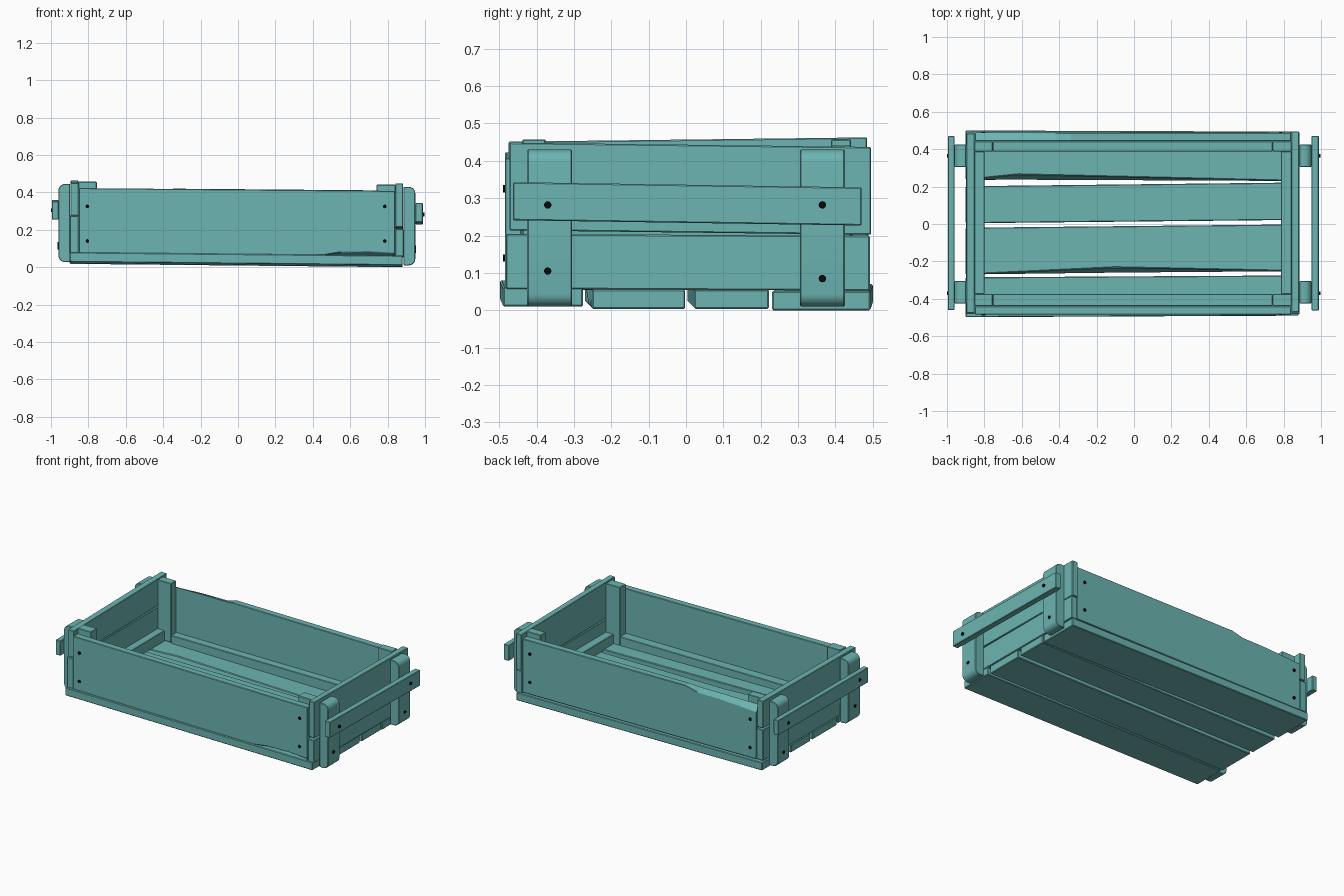
import bpy, bmesh
from math import radians, sin, cos, pi
from mathutils import Vector, Matrix

if "Cube" in bpy.data.objects:
    bpy.data.objects.remove(bpy.data.objects["Cube"])

black = bpy.data.materials.new("nail_black")
black.diffuse_color = (0.003, 0.003, 0.003, 1)
black.use_nodes = True
black.node_tree.nodes["Principled BSDF"].inputs["Base Color"].default_value = black.diffuse_color
teal = bpy.data.materials.new("teal_wood")
teal.diffuse_color = (0.15, 0.46, 0.445, 1)
teal.use_nodes = True
teal.node_tree.nodes["Principled BSDF"].inputs["Base Color"].default_value = teal.diffuse_color


def loft(name, a, b, bevel=0.003):
    """Solid between two matching outlines."""
    bm = bmesh.new()
    va = [bm.verts.new(p) for p in a]
    vb = [bm.verts.new(p) for p in b]
    n = len(a)
    bm.faces.new(va)
    bm.faces.new(vb[::-1])
    for i in range(n):
        j = (i + 1) % n
        bm.faces.new((va[j], va[i], vb[i], vb[j]))
    bmesh.ops.recalc_face_normals(bm, faces=bm.faces)
    me = bpy.data.meshes.new(name)
    bm.to_mesh(me)
    bm.free()
    me.materials.append(teal)
    ob = bpy.data.objects.new(name, me)
    bpy.context.collection.objects.link(ob)
    if bevel:
        m = ob.modifiers.new("worn_edges", 'BEVEL')
        m.width = bevel
        m.segments = 1
        m.limit_method = 'ANGLE'
        m.angle_limit = radians(40)
    return ob


def box(name, xr, yr, zr, tilt=0.0, bevel=0.003):
    """Board; tilt raises its +y end."""
    c = sum(yr) / 2
    rect = [(yr[0], zr[0]), (yr[1], zr[0]), (yr[1], zr[1]), (yr[0], zr[1])]
    pts = [(y, z + tilt * (y - c)) for y, z in rect]
    return loft(name, [(xr[0], y, z) for y, z in pts],
                [(xr[1], y, z) for y, z in pts], bevel)


def nail(name, pos, axis):
    bm = bmesh.new()
    rot = Vector((0, 0, 1)).rotation_difference(Vector(axis)).to_matrix().to_4x4()
    bmesh.ops.create_cone(bm, cap_ends=True, segments=12, radius1=0.01,
                          radius2=0.01, depth=0.016,
                          matrix=Matrix.Translation(pos) @ rot)
    me = bpy.data.meshes.new(name)
    bm.to_mesh(me)
    bm.free()
    me.materials.append(black)
    bpy.context.collection.objects.link(bpy.data.objects.new(name, me))


# bottom planks: y edges at left end, y edges at right end, right-end height,
# and worn lower-y top edge as (x, depth)
planks = [
    ((-0.498, -0.285), (-0.49, -0.275), 0.010, (0.2, 0.0)),
    ((-0.270, -0.020), (-0.252, -0.002), 0.004, (-0.1, 0.03)),
    ((0.004, 0.202), (0.022, 0.222), 0.004, (0.2, 0.0)),
    ((0.236, 0.500), (0.230, 0.494), 0.000, (-0.62, 0.03)),
]
for i, (l, r, z, (cx, cut)) in enumerate(planks):
    x0, x1 = -0.90, 0.88
    t = (cx - x0) / (x1 - x0)
    ym = l[0] + (r[0] - l[0]) * t
    zl, zm = z + 0.018, z + 0.018 * (1 - t)
    low = [(x0, l[0], zl), (cx, ym, zm), (x1, r[0], z), (x1, r[1], z), (x0, l[1], zl)]
    top = [(x, y, h + 0.052) for x, y, h in low]
    top[1] = (cx, ym + cut, zm + 0.052)
    loft(f"bottom_plank_{i + 1}", low, top, 0.004)

# front board, outer lower edge chipped near the right end
outline = [(-0.85, 0.075), (0.45, 0.064), (0.55, 0.062), (0.7, 0.061), (0.83, 0.06),
           (0.84, 0.06), (0.84, 0.408), (-0.85, 0.423)]
chipped = list(outline)
for k, dz in ((2, 0.018), (3, 0.022), (4, 0.015)):
    chipped[k] = (outline[k][0], outline[k][1] + dz)
loft("front_board", [(x, -0.485, z) for x, z in chipped],
     [(x, -0.44, z) for x, z in outline], 0.003)

# back board, outer upper edge chipped near the left end
outline = [(-0.85, 0.075), (0.84, 0.06), (0.84, 0.41), (-0.34, 0.42), (-0.42, 0.42),
           (-0.58, 0.421), (-0.72, 0.422), (-0.85, 0.423)]
inner, chipped = list(outline), list(outline)
for k, dz in ((4, 0.02), (5, 0.022), (6, 0.03), (7, 0.04)):
    chipped[k] = (outline[k][0], outline[k][1] - dz)
    inner[k] = (outline[k][0], outline[k][1] - dz * 0.2)
loft("back_board", [(x, 0.488, z) for x, z in chipped],
     [(x, 0.443, z) for x, z in inner], 0.003)

# two stacked boards on each end
box("right_end_lower_board", (0.842, 0.885), (-0.482, 0.492), (0.055, 0.202), -0.005)
box("right_end_upper_board", (0.842, 0.882), (-0.472, 0.495), (0.208, 0.443), -0.012)
box("left_end_lower_board", (-0.898, -0.852), (-0.482, 0.488), (0.075, 0.276), 0.005)
box("left_end_upper_board", (-0.895, -0.852), (-0.475, 0.485), (0.282, 0.457), 0.012)


# outer upright posts with rounded outer corners
def upright(name, s, xi, xo, yr, z0, z1, r=0.035):
    prof = [(xi, z0)]
    for cz, start in ((z0 + r, -pi / 2), (z1 - r, 0)):
        for k in range(6):
            a = start + k * pi / 10
            prof.append((xo - r + r * cos(a), cz + r * sin(a)))
    prof.append((xi, z1))
    ob = loft(name, [(s * x, yr[0], z) for x, z in prof],
              [(s * x, yr[1], z) for x, z in prof], 0.003)
    for o in bpy.context.selected_objects:
        o.select_set(False)
    ob.select_set(True)
    bpy.context.view_layer.objects.active = ob
    bpy.ops.object.shade_smooth_by_angle(angle=radians(35))


for side, yr in (("front", (-0.425, -0.305)), ("back", (0.305, 0.425))):
    upright(f"right_{side}_upright", 1, 0.885, 0.948, yr, 0.010, 0.430)
    upright(f"left_{side}_upright", -1, 0.898, 0.960, yr, 0.027, 0.445)

# handle bars
box("right_handle", (0.950, 0.988), (-0.463, 0.470), (0.234, 0.336), -0.015)
box("left_handle", (-0.995, -0.960), (-0.460, 0.470), (0.258, 0.355), 0.008)

# inner corner posts and low inner rails
for side, yr in (("front", (-0.438, -0.375)), ("back", (0.388, 0.442))):
    box(f"left_{side}_corner_post", (-0.852, -0.755), yr, (0.072, 0.457))
    box(f"right_{side}_corner_post", (0.740, 0.842), yr, (0.058, 0.441))
    box(f"{side}_inner_rail", (-0.755, 0.740), yr, (0.055, 0.120))
box("left_inner_rail", (-0.852, -0.80), (-0.375, 0.388), (0.07, 0.14))
box("right_inner_rail", (0.785, 0.842), (-0.375, 0.388), (0.055, 0.125))

# nails
for x in (-0.805, 0.785):
    for z in (0.14, 0.325):
        nail("front_nail", (x, -0.482, z), (0, -1, 0))
        nail("back_nail", (x, 0.485, z), (0, 1, 0))
for y, zp in ((-0.37, 0.105), (0.365, 0.085)):
    nail("right_handle_nail", (0.988, y, 0.282), (1, 0, 0))
    nail("right_upright_nail", (0.945, y, zp), (1, 0, 0))
    nail("left_handle_nail", (-0.992, y, 0.305), (-1, 0, 0))
    nail("left_upright_nail", (-0.957, y, zp + 0.02), (-1, 0, 0))
